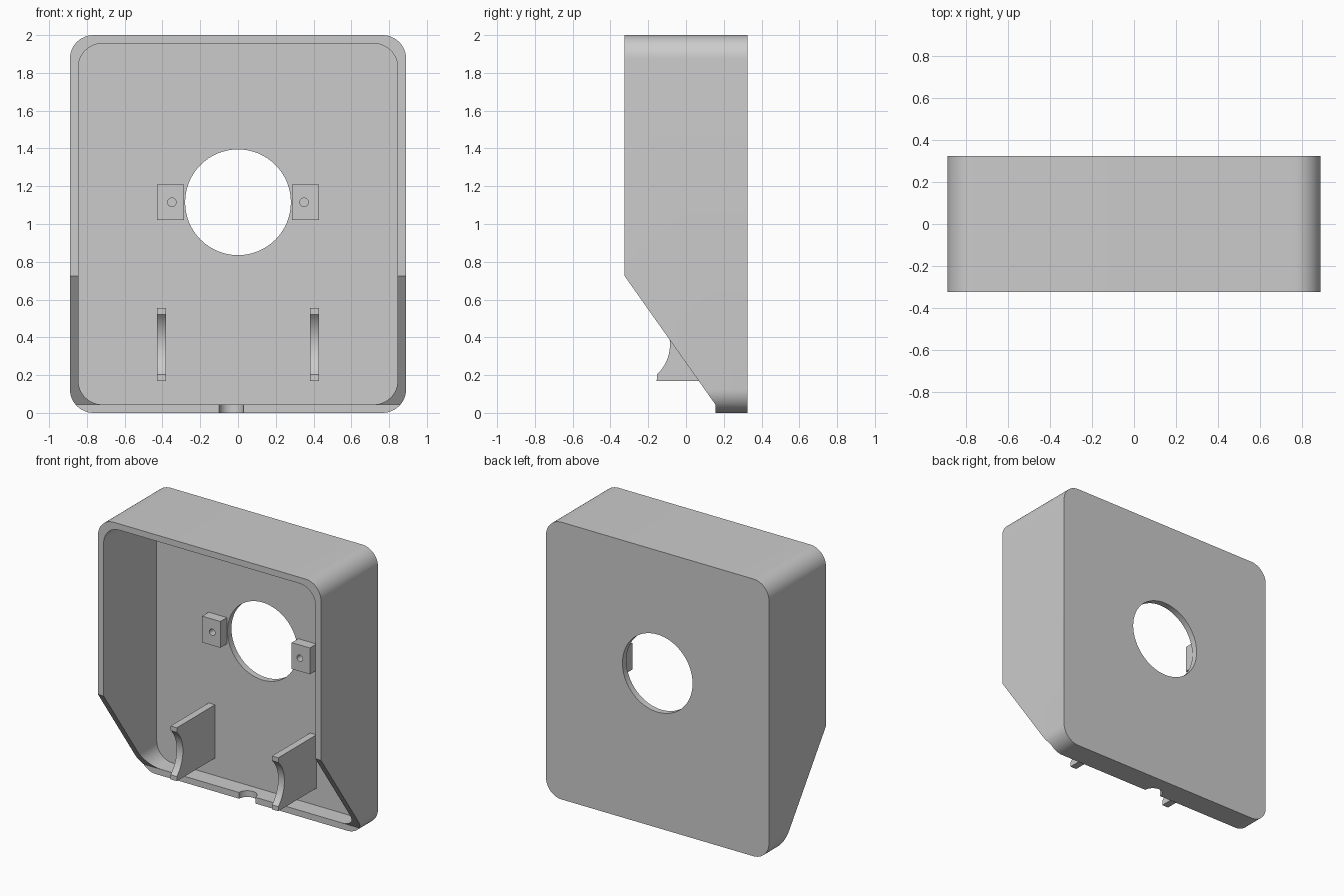
import bpy, bmesh, math

if "Cube" in bpy.data.objects:
    bpy.data.objects.remove(bpy.data.objects["Cube"], do_unlink=True)

GREY = bpy.data.materials.new("plain_grey")
GREY.use_nodes = True
GREY.diffuse_color = (0.6, 0.6, 0.6, 1)
GREY.node_tree.nodes["Principled BSDF"].inputs["Base Color"].default_value = (0.6, 0.6, 0.6, 1)

PLACE = {
    "x": lambda u, v, w: (w, u, v),
    "y": lambda u, v, w: (u, w, v),
    "z": lambda u, v, w: (u, v, w),
}


def prism(name, outline, axis, low, high):
    """Extrude a 2D outline along an axis."""
    bm = bmesh.new()
    base = bm.faces.new([bm.verts.new(PLACE[axis](u, v, low)) for u, v in outline])
    new = bmesh.ops.extrude_face_region(bm, geom=[base])["geom"]
    shift = PLACE[axis](0, 0, high - low)
    bmesh.ops.translate(bm, vec=shift, verts=[g for g in new if isinstance(g, bmesh.types.BMVert)])
    bmesh.ops.recalc_face_normals(bm, faces=bm.faces)
    mesh = bpy.data.meshes.new(name)
    bm.to_mesh(mesh)
    bm.free()
    mesh.materials.append(GREY)
    obj = bpy.data.objects.new(name, mesh)
    bpy.context.collection.objects.link(obj)
    return obj


def arc(cu, cv, r, start, end, steps):
    angles = [math.radians(start + (end - start) * i / steps) for i in range(steps + 1)]
    return [(cu + r * math.cos(a), cv + r * math.sin(a)) for a in angles]


def circle(cu, cv, r, steps):
    return arc(cu, cv, r, 0, 360, steps)[:-1]


def rounded_rect(half, low, high, r):
    corners = [(half - r, high - r), (r - half, high - r), (r - half, low + r), (half - r, low + r)]
    return [p for i, (u, v) in enumerate(corners) for p in arc(u, v, r, 90 * i, 90 * i + 90, 12)]


def cut(obj, cutter):
    """Subtract a cutter, then discard it."""
    cutter.hide_render = True
    mod = obj.modifiers.new("cut", "BOOLEAN")
    mod.operation, mod.solver, mod.object = "DIFFERENCE", "EXACT", cutter
    bpy.context.view_layer.objects.active = obj
    bpy.ops.object.modifier_apply(modifier=mod.name)
    bpy.data.objects.remove(cutter, do_unlink=True)


def finish(obj):
    bpy.ops.object.select_all(action="DESELECT")
    obj.select_set(True)
    bpy.context.view_layer.objects.active = obj
    bpy.ops.object.shade_smooth_by_angle(angle=math.radians(30))


FRONT, BACK, FLOOR = -0.325, 0.325, 0.28   # depth of rim, rear and inner back
LIP, WALL, HOLE_Z = 0.155, 0.045, 1.115

# Hollow housing with rounded corners
housing = prism("housing", rounded_rect(0.89, 0, 2, 0.125), "y", FRONT, BACK)
cut(housing, prism("cavity", rounded_rect(0.845, WALL, 2 - WALL, 0.125), "y", -0.5, FLOOR))

# Sloped lower front
slope = [(-0.4, 0.831), (LIP, WALL), (LIP, -0.1), (-0.4, -0.1)]
cut(housing, prism("slope_cutter", slope, "x", -1, 1))

# Round opening in the back and cable notch in the bottom lip
cut(housing, prism("opening_cutter", circle(0, HOLE_Z, 0.28, 64), "y", 0.2, 0.4))
cut(housing, prism("notch_cutter", circle(-0.035, LIP, 0.065, 32), "z", -0.1, 0.1))
finish(housing)

# Cradle bracket outline: flat tips with a concave front between them
cradle = [(FLOOR + 0.01, 0.17), (-0.155, 0.17)]
cradle += arc(-0.303, 0.362, 0.218, -47, 47, 20)
cradle += [(-0.155, 0.555), (FLOOR + 0.01, 0.555)]

for side, s in (("left", 1), ("right", -1)):
    # Screw block beside the opening
    low, high = sorted((s * 0.285, s * 0.43))
    block = prism(side + "_screw_block",
                  [(low, 1.02), (high, 1.02), (high, 1.21), (low, 1.21)], "y", 0.205, FLOOR)
    cut(block, prism("screw_cutter", circle(s * 0.35, HOLE_Z, 0.023, 24), "y", 0.1, 0.4))
    finish(block)

    # Cradle bracket
    low, high = sorted((s * 0.38, s * 0.43))
    finish(prism(side + "_cradle_bracket", cradle, "x", low, high))
